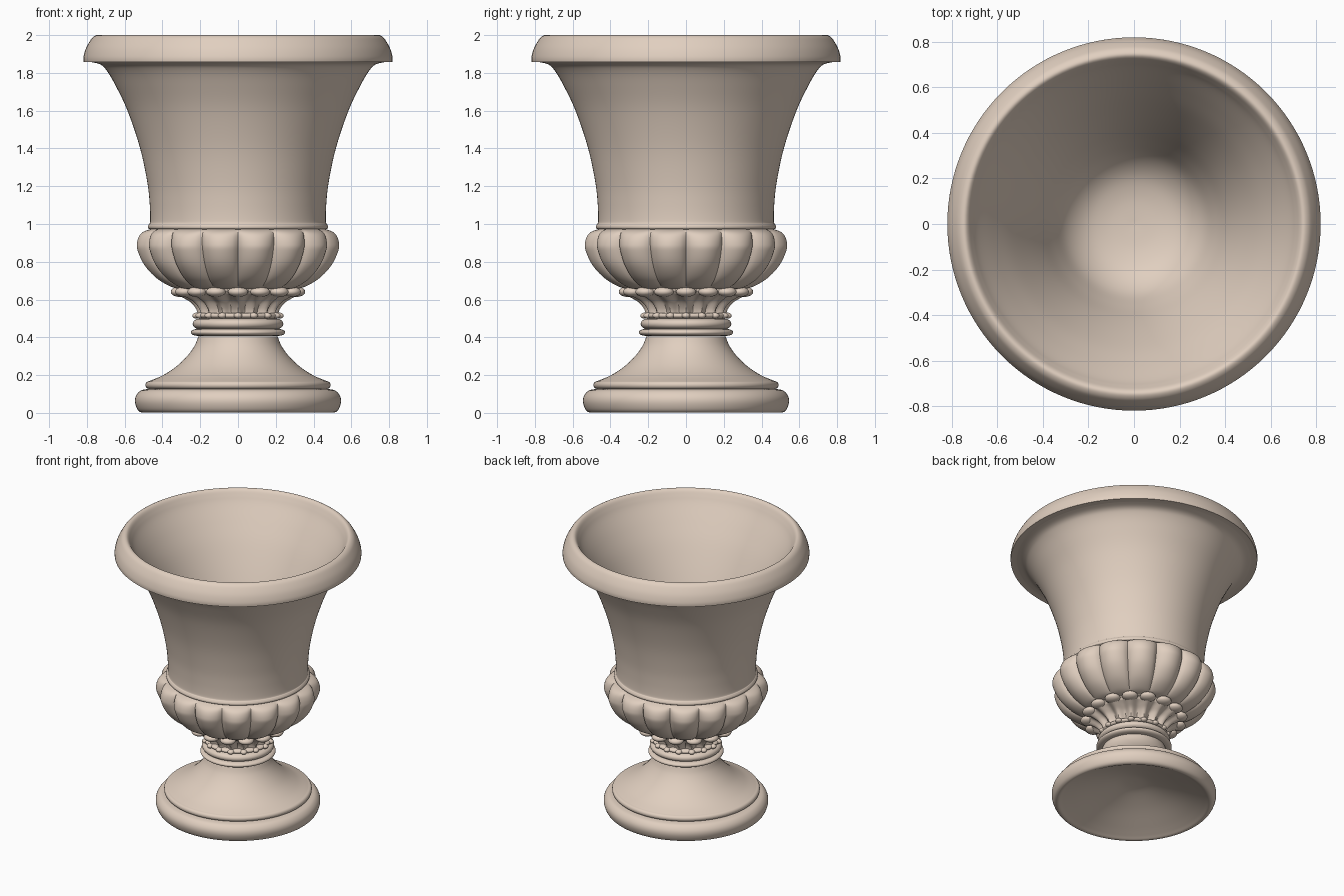
import bpy, bmesh, math
from mathutils import Matrix

if "Cube" in bpy.data.objects:
    bpy.data.objects.remove(bpy.data.objects["Cube"])

stone = bpy.data.materials.new("warm stone")
stone.diffuse_color = (0.75, 0.625, 0.525, 1)
stone.use_nodes = True
stone.node_tree.nodes["Principled BSDF"].inputs["Base Color"].default_value = stone.diffuse_color
N = 16  # lobes, ribs and beads around the urn


def finish(name, bm, angle=35):
    me = bpy.data.meshes.new(name)
    bm.to_mesh(me)
    bm.free()
    me.materials.append(stone)
    me.shade_smooth()
    me.set_sharp_from_angle(angle=math.radians(angle))
    ob = bpy.data.objects.new(name, me)
    bpy.context.collection.objects.link(ob)
    return ob


def spline(pts, n=5):
    """Smooth curve through the profile points."""
    out = []
    for i in range(len(pts) - 1):
        a, b, c, d = (pts[max(0, min(len(pts) - 1, i + k))] for k in (-1, 0, 1, 2))
        for s in range(n):
            t = s / n
            out.append(tuple(0.5 * (2 * b[k] + (c[k] - a[k]) * t
                       + (2 * a[k] - 5 * b[k] + 4 * c[k] - d[k]) * t * t
                       + (3 * b[k] - a[k] - 3 * c[k] + d[k]) * t ** 3) for k in (0, 1)))
    return out + [pts[-1]]


def bulge(r, z0, z1, depth):
    """Half-round moulding from z0 up to z1, reaching radius r."""
    zc, h = (z0 + z1) / 2, (z1 - z0) / 2
    return [(r - depth + depth * math.cos(a), zc + h * math.sin(a))
            for a in (math.pi * (k / 10 - 0.5) for k in range(11))]


def lathe(name, sections, segs=128, shape=None, angle=35):
    """Spin profile sections (radius, height) bottom-to-top on the outside."""
    prof = []
    for s in sections:
        for p in s:
            if not prof or math.dist(p, prof[-1]) > 1e-4:
                prof.append(p)
    bm = bmesh.new()
    rings = []
    for i, (r, z) in enumerate(prof):
        ring = []
        for j in range(segs):
            a = 2 * math.pi * j / segs
            q = max(0, r) * (shape(a, i / (len(prof) - 1)) if shape else 1)
            ring.append(bm.verts.new((q * math.cos(a), q * math.sin(a), z)))
        rings.append(ring)
    for lo, hi in zip(rings, rings[1:]):
        for j in range(segs):
            k = (j + 1) % segs
            bm.faces.new((lo[j], lo[k], hi[k], hi[j]))
    bmesh.ops.remove_doubles(bm, verts=bm.verts, dist=1e-5)
    return finish(name, bm, angle)


def beads(name, radius, z, size):
    bm = bmesh.new()
    for k in range(N):
        m = (Matrix.Rotation(2 * math.pi * k / N, 4, 'Z') @ Matrix.Translation((radius, 0, z))
             @ Matrix.Diagonal((*size, 1)))
        bmesh.ops.create_uvsphere(bm, u_segments=20, v_segments=12, radius=1, matrix=m)
    return finish(name, bm)


# Foot: shallow hollow underside, thick base roll, fillet, flared foot
lathe("foot", [
    spline([(0, 0.155), (0.10, 0.147), (0.25, 0.103), (0.40, 0.045), (0.47, 0.016), (0.505, 0.002),
            (0.53, 0.015), (0.545, 0.055), (0.54, 0.09), (0.515, 0.118), (0.475, 0.127)]),
    bulge(0.49, 0.127, 0.168, 0.02),
    spline([(0.465, 0.17), (0.40, 0.198), (0.33, 0.243), (0.27, 0.30), (0.23, 0.355), (0.21, 0.405)]),
], angle=60)

# Stem collars
lathe("stem_collars", [
    [(0.20, 0.408)],
    bulge(0.25, 0.408, 0.444, 0.035),
    [(0.222, 0.446)],
    bulge(0.24, 0.446, 0.497, 0.03),
    [(0.205, 0.50)],
    bulge(0.225, 0.50, 0.53, 0.025),
    [(0.19, 0.53)],
])
beads("small_beads", 0.217, 0.515, (0.025, 0.023, 0.016))


# Fluted neck, ribs lining up with the beads above
def ribs(a, t):
    return 0.985 + 0.08 * math.cos(N * a)


lathe("fluted_neck", [
    spline([(0.20, 0.52), (0.208, 0.55), (0.235, 0.585), (0.275, 0.61), (0.315, 0.63)]),
    [(0.325, 0.645), (0.315, 0.66)],
], segs=N * 10, shape=ribs)
beads("large_beads", 0.308, 0.641, (0.048, 0.053, 0.027))


# Gadrooned bowl, cusped valleys lining up with the beads
def lobes(a, t):
    d = 0.012 + 0.085 * math.sin(math.pi * min(1, 0.12 + 0.88 * t))
    return 1 - d * (1 - abs(math.sin(N * a / 2)) ** 0.7)


lathe("gadrooned_bowl", [
    spline([(0.30, 0.655), (0.36, 0.668), (0.44, 0.715), (0.505, 0.785), (0.54, 0.86),
            (0.543, 0.90), (0.53, 0.938), (0.505, 0.96), (0.465, 0.974)]),
    [(0.445, 0.974)],
], segs=N * 14, shape=lobes, angle=40)

# Flared body, rolled rim and hollow interior
lathe("flared_body", [
    spline([(0.455, 0.970), (0.474, 0.976), (0.477, 0.988), (0.471, 1.0), (0.465, 1.015),
            (0.467, 1.10), (0.480, 1.22), (0.518, 1.40), (0.585, 1.60),
            (0.652, 1.74), (0.697, 1.815), (0.73, 1.845), (0.78, 1.858)]),
    spline([(0.818, 1.858), (0.818, 1.885), (0.805, 1.93), (0.782, 1.972), (0.765, 1.992), (0.745, 2.0),
            (0.728, 1.99), (0.71, 1.96), (0.685, 1.915), (0.62, 1.815), (0.55, 1.70), (0.48, 1.565),
            (0.42, 1.435), (0.36, 1.29), (0.30, 1.17),
            (0.22, 1.095), (0.12, 1.06), (0.0, 1.05)]),
])
